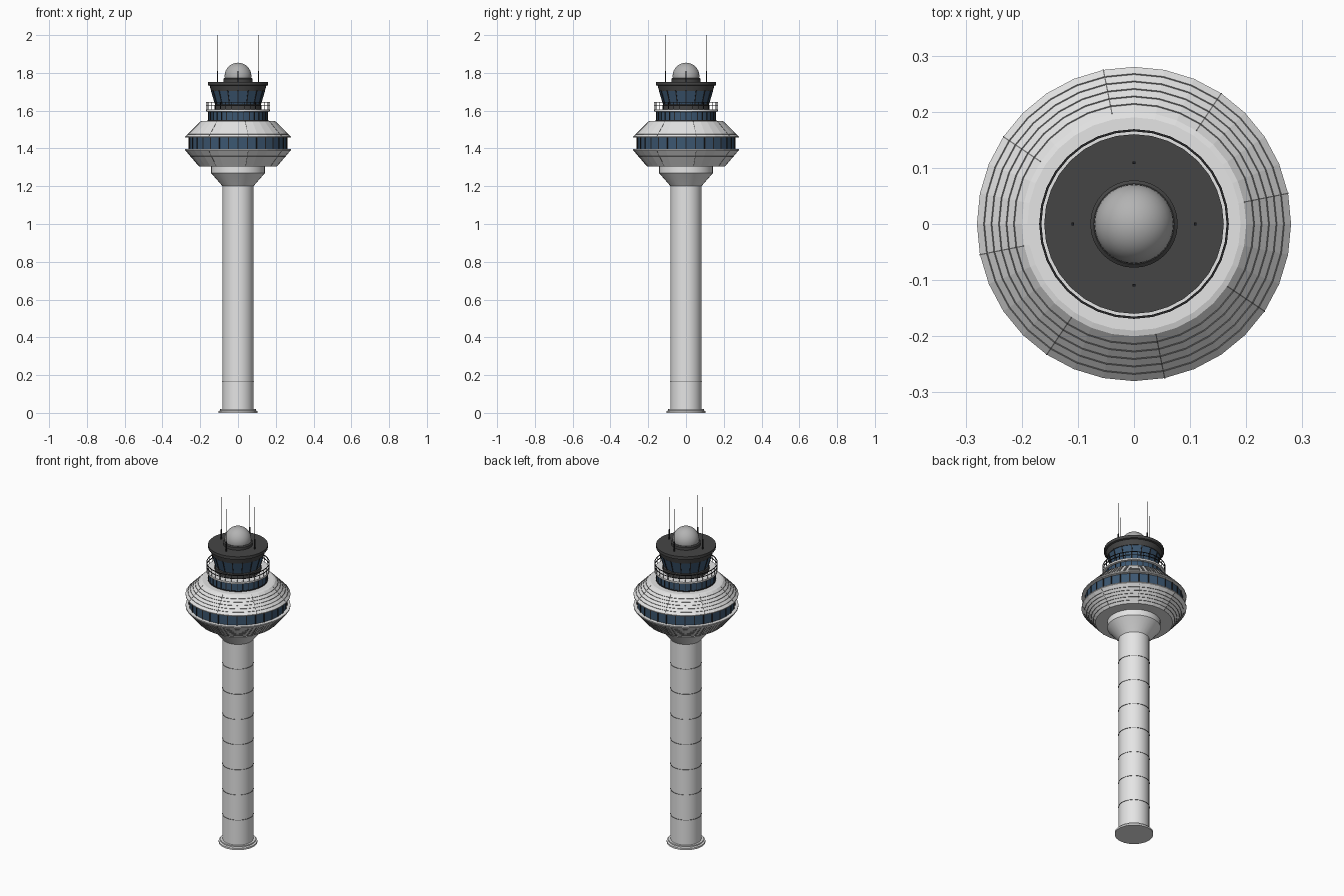
import bpy, bmesh
from math import sin, cos, pi, tau
from mathutils import Vector, Matrix

cube = bpy.data.objects.get("Cube")
if cube:
    bpy.data.objects.remove(cube, do_unlink=True)


def material(name, color):
    m = bpy.data.materials.new(name)
    m.use_nodes = True
    m.diffuse_color = (*color, 1)
    m.node_tree.nodes["Principled BSDF"].inputs["Base Color"].default_value = (*color, 1)
    return m


CONCRETE = material("pale_concrete", (0.78, 0.78, 0.78))
DOME = material("dome_grey", (0.45, 0.45, 0.45))
ROOF = material("dark_roof", (0.06, 0.06, 0.06))
GLASS = material("blue_glass", (0.045, 0.095, 0.165))
FRAME = material("black_frame", (0.02, 0.02, 0.022))
SEAM = material("seam_grey", (0.15, 0.15, 0.15))


def finish(name, bm, mat, smooth=False):
    bmesh.ops.recalc_face_normals(bm, faces=bm.faces)
    mesh = bpy.data.meshes.new(name)
    bm.to_mesh(mesh)
    bm.free()
    mesh.materials.append(mat)
    ob = bpy.data.objects.new(name, mesh)
    bpy.context.collection.objects.link(ob)
    if smooth:
        bpy.ops.object.select_all(action="DESELECT")
        ob.select_set(True)
        bpy.context.view_layer.objects.active = ob
        bpy.ops.object.shade_smooth_by_angle(angle=pi / 6)
    return ob


def polar(r, z, a):
    return Vector((r * cos(a), r * sin(a), z))


def add_lathe(bm, profile, segs, closed=False):
    """Revolve (radius, height) points; cap both ends, or close into a ring."""
    rings = [[bm.verts.new(polar(r, z, tau * i / segs)) for i in range(segs)]
             for r, z in profile]
    pairs = list(zip(rings, rings[1:]))
    if closed:
        pairs.append((rings[-1], rings[0]))
    else:
        bm.faces.new(rings[0])
        bm.faces.new(rings[-1])
    for low, high in pairs:
        for i in range(segs):
            j = (i + 1) % segs
            bm.faces.new((low[i], low[j], high[j], high[i]))


def lathe(name, profile, mat, segs=32, smooth=True):
    bm = bmesh.new()
    add_lathe(bm, profile, segs)
    return finish(name, bm, mat, smooth)


def hoops(name, places, mat, width, height):
    """Several thin rings of rectangular section in one object."""
    bm = bmesh.new()
    w, h = width / 2, height / 2
    for r, z in places:
        add_lathe(bm, [(r - w, z - h), (r + w, z - h), (r + w, z + h), (r - w, z + h)],
                  32, True)
    return finish(name, bm, mat)


def radial_bars(name, low, high, count, mat, thick, start=0.0):
    """Square bars between two (radius, height) points, repeated around the axis."""
    bm = bmesh.new()
    for i in range(count):
        a = start + tau * i / count
        p, q = polar(*low, a), polar(*high, a)
        axis = (q - p).normalized()
        side = Vector((-sin(a), cos(a), 0))
        rot = Matrix((side, axis.cross(side), axis)).transposed().to_4x4()
        bmesh.ops.create_cube(bm, size=1, matrix=Matrix.Translation((p + q) / 2) @ rot
                              @ Matrix.Diagonal((thick, thick, (q - p).length, 1)))
    return finish(name, bm, mat)


def along(low, high, f):
    return tuple(a + (b - a) * f for a, b in zip(low, high))


# Shaft with stepped footing and casting joints
lathe("footing", [(0.103, 0), (0.103, 0.01), (0.094, 0.013), (0.094, 0.02)], CONCRETE)
lathe("shaft", [(0.082, 0.015), (0.082, 1.21)], CONCRETE)
hoops("shaft_joints", [(0.082, 0.167 + 0.148 * i) for i in range(7)], SEAM, 0.005, 0.001)
lathe("shaft_flare", [(0.082, 1.2), (0.14, 1.267), (0.143, 1.27), (0.143, 1.31)], CONCRETE)

# Main pod: lower bowl, window band, upper skirt
bowl = ((0.206, 1.304), (0.276, 1.386))
skirt = ((0.28, 1.462), (0.2, 1.543))
lathe("lower_bowl", [*bowl, (0.28, 1.39), (0.28, 1.396), (0.25, 1.396)],
      CONCRETE, smooth=False)
lathe("pod_windows", [(0.26, 1.393), (0.26, 1.46)], GLASS, smooth=False)
radial_bars("pod_mullions", (0.26, 1.395), (0.26, 1.459), 32, FRAME, 0.006)
lathe("upper_skirt", [(0.25, 1.457), (0.28, 1.457), *skirt, (0.19, 1.546)],
      CONCRETE, smooth=False)

# Panel seams on both sloping surfaces
for name, slope in (("bowl", bowl), ("skirt", skirt)):
    hoops(name + "_rings", [along(*slope, i / 6) for i in range(1, 6)], SEAM, 0.003, 0.0008)
    radial_bars(name + "_ribs", *slope, 8, SEAM, 0.002, tau / 32)

# Upper window storey and balcony
lathe("storey_windows", [(0.157, 1.54), (0.157, 1.597)], GLASS)
radial_bars("storey_mullions", (0.157, 1.545), (0.157, 1.595), 32, FRAME, 0.004)
hoops("storey_sill", [(0.158, 1.548)], FRAME, 0.005, 0.005)
lathe("balcony", [(0.16, 1.594), (0.169, 1.596), (0.169, 1.606)], CONCRETE)
radial_bars("railing_posts", (0.167, 1.604), (0.167, 1.645), 32, FRAME, 0.0025)
hoops("railing_rails", [(0.167, 1.645), (0.167, 1.626)], FRAME, 0.004, 0.003)

# Control cab with outward-leaning glass
lathe("cab_base", [(0.124, 1.605), (0.124, 1.63), (0.118, 1.634)], ROOF)
lathe("cab_glass", [(0.116, 1.62), (0.141, 1.706)], GLASS, segs=16, smooth=False)
radial_bars("cab_mullions", (0.116, 1.622), (0.141, 1.706), 16, FRAME, 0.005)

# Roof, dome collar and dome
lathe("cab_roof", [(0.142, 1.703), (0.15, 1.732), (0.16, 1.735), (0.16, 1.752)], ROOF)
lathe("dome_collar", [(0.078, 1.75), (0.078, 1.768), (0.072, 1.773)], ROOF)
bm = bmesh.new()
bmesh.ops.create_uvsphere(bm, u_segments=32, v_segments=16, radius=0.071,
                          matrix=Matrix.Translation((0, 0, 1.783)))
finish("dome", bm, DOME, True)

# Whip antennas on thicker stems
radial_bars("antenna_stems", (0.109, 1.75), (0.109, 1.81), 4, FRAME, 0.005)
radial_bars("antenna_whips", (0.109, 1.81), (0.109, 2.0), 4, FRAME, 0.002)
